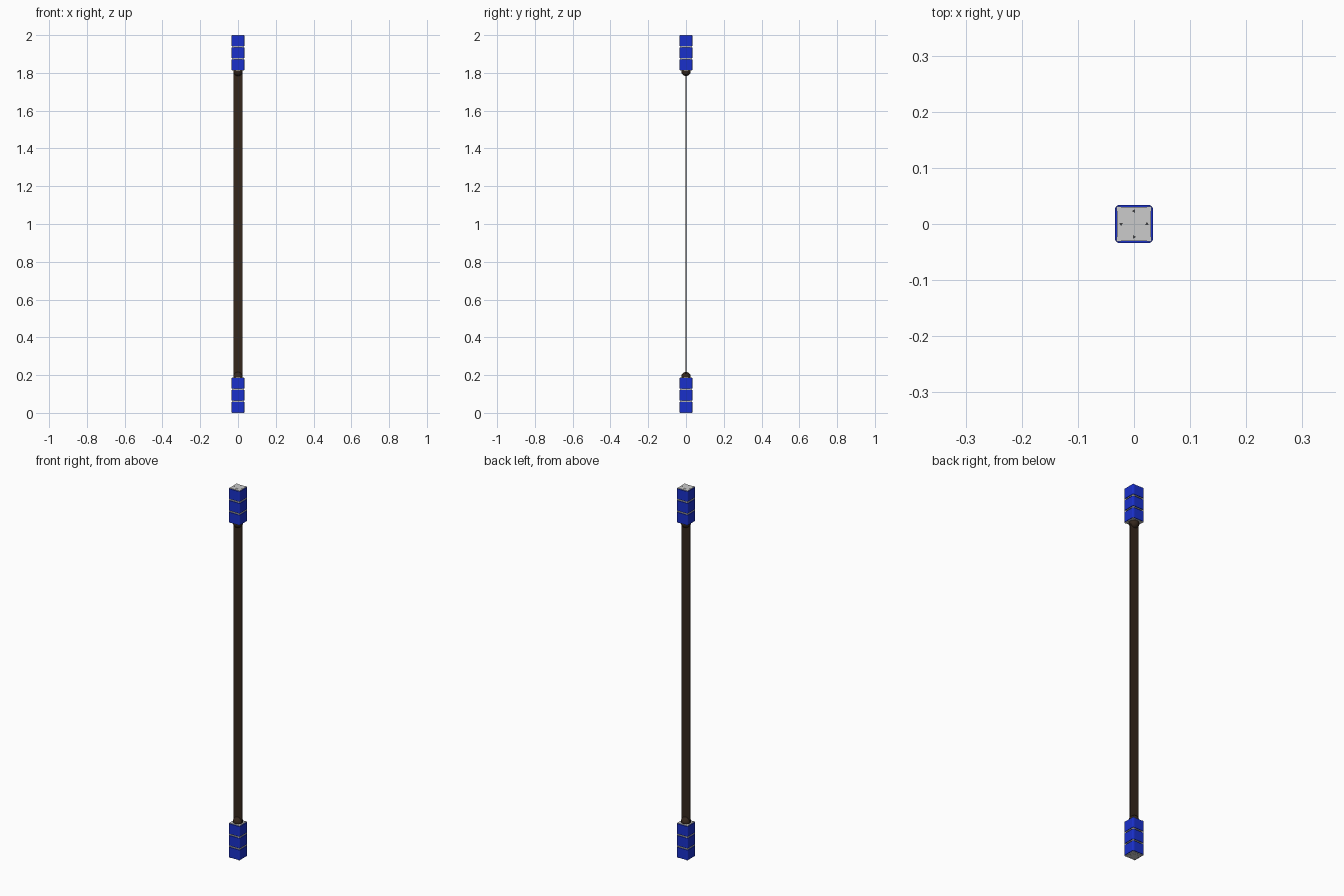
import bpy, bmesh, math
from mathutils import Matrix, Vector

if "Cube" in bpy.data.objects:
    bpy.data.objects.remove(bpy.data.objects["Cube"])


def material(name, color):
    m = bpy.data.materials.new(name)
    m.diffuse_color = (*color, 1)
    m.use_nodes = True
    m.node_tree.nodes["Principled BSDF"].inputs["Base Color"].default_value = m.diffuse_color
    return m


BLUE = material("blue", (0.01, 0.03, 0.6))
BROWN = material("dark_brown", (0.035, 0.02, 0.012))
DARK = material("dark_grey", (0.06, 0.06, 0.06))


def finish(bm, name, mat=None):
    bmesh.ops.recalc_face_normals(bm, faces=bm.faces[:])
    me = bpy.data.meshes.new(name)
    bm.to_mesh(me)
    bm.free()
    ob = bpy.data.objects.new(name, me)
    bpy.context.collection.objects.link(ob)
    if mat:
        me.materials.append(mat)
    return ob


def block(name, center, size, mat=None, corner=0):
    bm = bmesh.new()
    bmesh.ops.create_cube(bm, size=1)
    bmesh.ops.scale(bm, vec=size, verts=bm.verts)
    if corner:  # round the upright edges only
        up = [e for e in bm.edges
              if abs(e.verts[0].co.z - e.verts[1].co.z) > 1e-5]
        bmesh.ops.bevel(bm, geom=up, offset=corner, segments=3,
                        profile=0.5, affect='EDGES')
    bmesh.ops.translate(bm, vec=center, verts=bm.verts)
    return finish(bm, name, mat)


def arrow(name, angle, z, height):
    bm = bmesh.new()
    bmesh.ops.create_cone(bm, cap_ends=True, segments=3, radius1=0.004,
                          radius2=0.004, depth=height)
    bmesh.ops.rotate(bm, matrix=Matrix.Rotation(math.radians(90), 3, 'Z'), verts=bm.verts)
    bmesh.ops.translate(bm, vec=(0, 0.023, z), verts=bm.verts)
    bmesh.ops.rotate(bm, matrix=Matrix.Rotation(angle, 3, 'Z'), verts=bm.verts)
    return finish(bm, name, DARK)


def end_grip(tag, outer, s):
    """Stack of three segments from the outer end inwards; s points inwards."""
    pitch, tall, plate = 0.0635, 0.060, 0.003
    for i in range(3):
        mid = outer + s * (i * pitch + tall / 2)
        # blue cube with a grey plate at each end
        block(f"{tag}_segment_{i}", (0, 0, mid),
              (0.068, 0.068, tall - 2 * plate), BLUE, 0.008)
        for d in (-1, 1):
            block(f"{tag}_plate_{i}", (0, 0, mid + d * (tall - plate) / 2),
                  (0.060, 0.060, plate), None, 0.003)
    # corner pins that join the segments
    length = 2 * pitch + tall
    for x in (-0.027, 0.027):
        for y in (-0.027, 0.027):
            block(f"{tag}_corner_pin", (x, y, outer + s * length / 2),
                  (0.008, 0.008, length + 0.0005))
    # details on the outer face
    block(f"{tag}_end_square", (0, 0, outer + s * 0.002), (0.03, 0.03, 0.005))
    for k in range(4):
        arrow(f"{tag}_arrow", k * math.pi / 2, outer + s * 0.002, 0.005)
    # rounded strap anchor
    bm = bmesh.new()
    bmesh.ops.create_uvsphere(bm, u_segments=16, v_segments=10, radius=0.025)
    bmesh.ops.translate(bm, vec=(0, 0, outer + s * 0.192), verts=bm.verts)
    ob = finish(bm, f"{tag}_strap_anchor", BROWN)
    for p in ob.data.polygons:
        p.use_smooth = True


end_grip("bottom", 0.0, 1)
end_grip("top", 2.0, -1)

# long flat strap
block("strap", (0, 0, 1.0), (0.05, 0.006, 1.62), BROWN)
